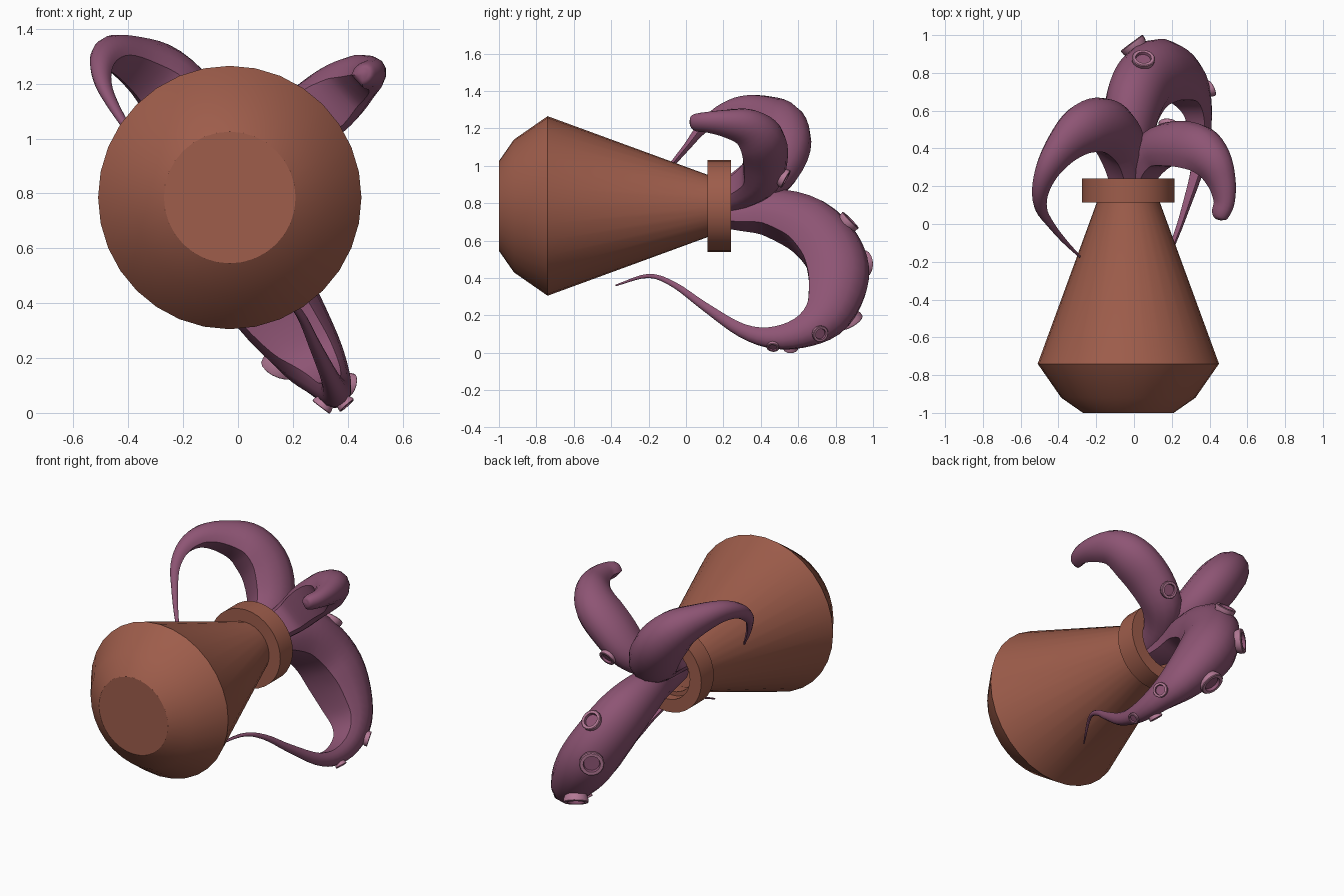
import bpy, bmesh, math
from mathutils import Vector

cube = bpy.data.objects.get("Cube")
if cube:
    bpy.data.objects.remove(cube, do_unlink=True)


def material(name, rgb):
    m = bpy.data.materials.new(name)
    m.use_nodes = True
    m.diffuse_color = (*rgb, 1)
    m.node_tree.nodes["Principled BSDF"].inputs["Base Color"].default_value = (*rgb, 1)
    return m


CLAY = material("brown clay", (0.342, 0.109, 0.07))
SKIN = material("purple skin", (0.27, 0.09, 0.175))
PINK = material("pink sucker", (0.45, 0.19, 0.30))


def loft(name, rings, mats, closed=False, inner_from=None):
    """Skin a list of point rings; cap the ends, or join last to first."""
    bm = bmesh.new()
    loops = [[bm.verts.new(p) for p in ring] for ring in rings]
    n = len(loops[0])
    pairs = list(zip(loops, loops[1:]))
    if closed:
        pairs.append((loops[-1], loops[0]))
    for k, (a, b) in enumerate(pairs):
        for i in range(n):
            j = (i + 1) % n
            f = bm.faces.new((a[i], a[j], b[j], b[i]))
            f.material_index = int(inner_from is not None and k >= inner_from)
    if not closed:
        bm.faces.new(loops[0])
        bm.faces.new(loops[-1]).material_index = int(inner_from is not None)
    bmesh.ops.recalc_face_normals(bm, faces=bm.faces)
    mesh = bpy.data.meshes.new(name)
    bm.to_mesh(mesh)
    bm.free()
    ob = bpy.data.objects.new(name, mesh)
    bpy.context.collection.objects.link(ob)
    for m in mats:
        mesh.materials.append(m)
    bpy.ops.object.select_all(action='DESELECT')
    ob.select_set(True)
    bpy.context.view_layer.objects.active = ob
    bpy.ops.object.shade_smooth_by_angle(angle=math.radians(32))


def circle(center, u, v, r, n):
    return [center + r * (math.cos(2 * math.pi * i / n) * u + math.sin(2 * math.pi * i / n) * v)
            for i in range(n)]


def lathe(name, profile, closed=False):
    """Turn (radius, y) points about the pot's axis."""
    rings = [circle(Vector((-0.03, y, 0.785)), Vector((1, 0, 0)), Vector((0, 0, 1)), r, 32)
             for r, y in profile]
    loft(name, rings, [CLAY], closed)


# Hollow pot lying on its axis, and the collar round its mouth
lathe("pot", [(0.24, -1), (0.355, -0.92), (0.48, -0.74), (0.165, 0.12), (0.165, 0.18),
              (0.14, 0.18), (0.14, 0.1), (0.43, -0.72), (0.22, -0.95)])
lathe("collar", [(0.245, 0.115), (0.245, 0.24), (0.165, 0.24), (0.165, 0.115)], True)


def spline(points, steps=4):
    """Catmull-Rom through (x, y, z, radius) points."""
    p = [Vector(q) for q in points]
    p = [2 * p[0] - p[1]] + p + [2 * p[-1] - p[-2]]
    out = []
    for a, b, c, d in zip(p, p[1:], p[2:], p[3:]):
        for s in range(steps):
            t = s / steps
            out.append(0.5 * (2 * b + (c - a) * t + (2 * a - 5 * b + 4 * c - d) * t * t
                              + (3 * b - a - 3 * c + d) * t ** 3))
    return out + [p[-2]]


def tentacle(name, points, n=14):
    """Tapering tube, flattened along the inside of its curl."""
    path = spline(points)
    pos = [q.to_3d() for q in path]
    rad = [max(q[3], 0.003) for q in path]
    mid = pos[len(pos) // 2]
    axis = (mid - pos[0]).cross(pos[-1] - mid).normalized()
    rings = []
    for i, c in enumerate(pos):
        t = (pos[min(i + 1, len(pos) - 1)] - pos[max(i - 1, 0)]).normalized()
        out = t.cross(axis).normalized()
        side = out.cross(t).normalized()
        ring = []
        for k in range(n):
            a = 2 * math.pi * k / n
            v = (max(math.cos(a), -0.65) - 0.175) / 0.825
            ring.append(c + rad[i] * (v * out + math.sin(a) * side))
        rings.append(ring)
    loft(name, rings, [SKIN])
    return list(zip(pos, rad))


left_tentacle = tentacle("left_tentacle", [
    (0, 0.1, 0.78, 0.06), (0.03, 0.28, 0.845, 0.085), (0.115, 0.4, 0.93, 0.107),
    (0.23, 0.425, 1.05, 0.12), (0.35, 0.405, 1.15, 0.118), (0.43, 0.33, 1.215, 0.095),
    (0.475, 0.22, 1.235, 0.069), (0.485, 0.12, 1.24, 0.052), (0.467, 0.06, 1.237, 0.045),
    (0.458, 0.03, 1.235, 0.032), (0.456, 0.02, 1.235, 0.008)])

right_tentacle = tentacle("right_tentacle", [
    (-0.03, 0.1, 0.8, 0.06), (-0.03, 0.3, 0.855, 0.1), (-0.075, 0.455, 0.95, 0.127),
    (-0.165, 0.535, 1.1, 0.135), (-0.275, 0.515, 1.225, 0.123), (-0.38, 0.42, 1.29, 0.089),
    (-0.46, 0.3, 1.315, 0.062), (-0.5, 0.18, 1.28, 0.042), (-0.495, 0.08, 1.2, 0.028),
    (-0.445, 0, 1.1, 0.018), (-0.37, -0.09, 0.99, 0.012), (-0.28, -0.18, 0.87, 0.005)])

lower_tentacle = tentacle("lower_tentacle", [
    (-0.03, 0.1, 0.76, 0.06), (-0.03, 0.27, 0.75, 0.08), (-0.035, 0.45, 0.76, 0.12),
    (-0.01, 0.65, 0.69, 0.15), (0.055, 0.78, 0.55, 0.16), (0.145, 0.82, 0.39, 0.16),
    (0.265, 0.765, 0.21, 0.125), (0.335, 0.64, 0.11, 0.082), (0.355, 0.47, 0.075, 0.055),
    (0.34, 0.3, 0.115, 0.035), (0.28, 0.1, 0.245, 0.022), (0.225, -0.06, 0.36, 0.015),
    (0.165, -0.2, 0.41, 0.01), (0.06, -0.375, 0.36, 0.004)])


def sucker(name, path, target, r):
    """Raised ring with a sunken centre, set on the skin beside the target."""
    target = Vector(target)
    c, rad = min(path, key=lambda q: (q[0] - target).length - q[1])
    nrm = (target - c).normalized()
    u = nrm.orthogonal().normalized()
    v = nrm.cross(u)
    base = c + nrm * rad * 0.97
    rings = [circle(base + nrm * d * r, u, v, r * s, 16) for s, d in
             [(0.85, -0.3), (0.98, 0.02), (1, 0.3), (0.93, 0.36), (0.68, 0.36), (0.62, 0.12)]]
    loft(name, rings, [PINK, SKIN], inner_from=4)


# Suckers along the outside of the curls
for i, (p, r) in enumerate([((0.05, 0.88, 0.71), 0.062), ((-0.01, 0.955, 0.475), 0.073),
                            ((0.16, 0.87, 0.18), 0.073), ((0.41, 0.72, 0.1), 0.045),
                            ((0.305, 0.56, 0.024), 0.04), ((0.39, 0.465, 0.035), 0.034)]):
    sucker(f"lower_sucker_{i + 1}", lower_tentacle, p, r)
sucker("left_sucker", left_tentacle, (0.18, 0.52, 0.935), 0.052)
